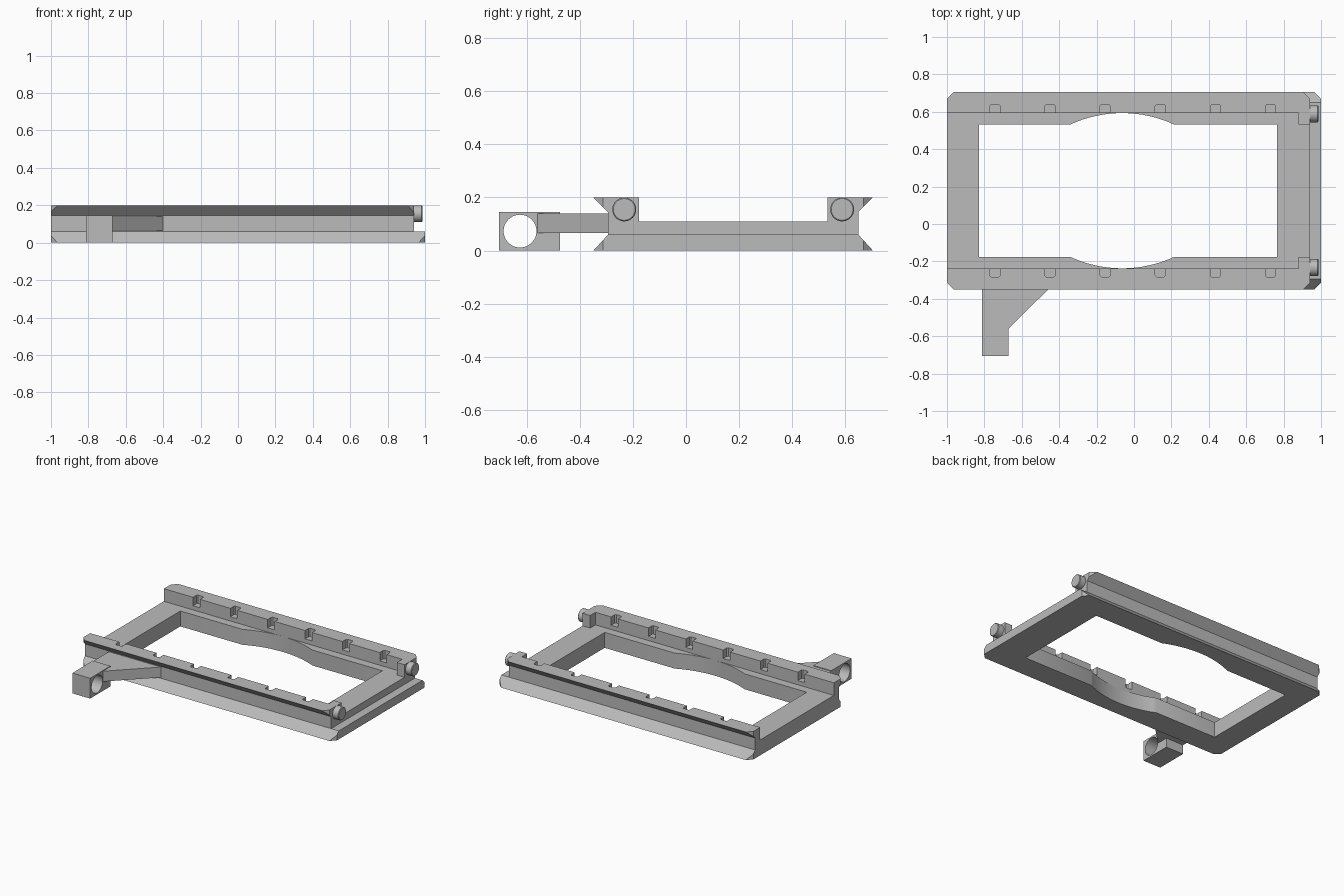
import bpy, bmesh, math
from mathutils import Vector

if "Cube" in bpy.data.objects:
    bpy.data.objects.remove(bpy.data.objects["Cube"], do_unlink=True)

grey = bpy.data.materials.new("light grey")
grey.use_nodes = True
GREY = (0.5, 0.5, 0.5, 1)
grey.diffuse_color = GREY
grey.node_tree.nodes["Principled BSDF"].inputs["Base Color"].default_value = GREY

CY = 0.178                 # centre line of the frame in y
TOP, FLOOR, LEDGE = 0.2, 0.11, 0.06
UPPER_END = 0.94           # where the upper body stops


def prism(name, points, start, end, axis="z"):
    """Extrude a 2D outline along z (points x, y) or along x (points y, z)."""
    bm = bmesh.new()
    if axis == "z":
        verts = [bm.verts.new((a, b, start)) for a, b in points]
        move = Vector((0, 0, end - start))
    else:
        verts = [bm.verts.new((start, a, b)) for a, b in points]
        move = Vector((end - start, 0, 0))
    face = bm.faces.new(verts)
    out = bmesh.ops.extrude_face_region(bm, geom=[face])
    new = [g for g in out["geom"] if isinstance(g, bmesh.types.BMVert)]
    bmesh.ops.translate(bm, verts=new, vec=move)
    bmesh.ops.recalc_face_normals(bm, faces=bm.faces[:])
    mesh = bpy.data.meshes.new(name)
    bm.to_mesh(mesh)
    bm.free()
    mesh.materials.append(grey)
    obj = bpy.data.objects.new(name, mesh)
    bpy.context.collection.objects.link(obj)
    return obj


def box(name, x0, x1, y0, y1, z0, z1):
    return prism(name, [(x0, y0), (x1, y0), (x1, y1), (x0, y1)], z0, z1)


def circle(cy, cz, r, n=48):
    return [(cy + r * math.cos(2 * math.pi * i / n),
             cz + r * math.sin(2 * math.pi * i / n)) for i in range(n)]


def combine(target, tool, operation="DIFFERENCE"):
    """Apply a boolean and remove the tool."""
    mod = target.modifiers.new("boolean", "BOOLEAN")
    mod.operation, mod.solver, mod.object = operation, "EXACT", tool
    bpy.context.view_layer.objects.active = target
    bpy.ops.object.modifier_apply(modifier=mod.name)
    bpy.data.objects.remove(tool, do_unlink=True)


def smooth(obj):
    bpy.ops.object.select_all(action="DESELECT")
    obj.select_set(True)
    bpy.context.view_layer.objects.active = obj
    bpy.ops.object.shade_smooth_by_angle(angle=math.radians(30))


# Frame: channel section with flared rails, mirrored about the centre line
half = [(0.527, 0), (0.472, LEDGE), (0.472, 0.145), (0.527, TOP),
        (0.415, TOP), (0.415, FLOOR)]
section = [(CY + d, z) for d, z in half] + [(CY - d, z) for d, z in reversed(half)]
frame = prism("frame", section, -1, 1, "x")

# Low ledge at the left end
combine(frame, box("ledge_cutter", UPPER_END, 1.2, -1, 1, LEDGE, 0.4))

# Screw bosses on the inner rail faces
for s in (-1, 1):
    y0, y1 = sorted((CY + s * 0.355, CY + s * 0.44))
    combine(frame, box("boss", 0.88, UPPER_END, y0, y1, 0.09, TOP), "UNION")

# Central opening with a shallow arc on each long side
RADIUS, ARC_X, ARC_HALF = 0.66, -0.063, 0.275
arc_centre = 0.415 - RADIUS
upper = []
for i in range(25):
    a = math.asin(ARC_HALF / RADIUS) * (i / 12 - 1)
    upper.append((ARC_X + RADIUS * math.sin(a), arc_centre + RADIUS * math.cos(a)))
upper = [(-0.828, 0.355)] + upper + [(0.765, 0.355)]
outline = [(x, CY + d) for x, d in upper] + [(x, CY - d) for x, d in reversed(upper)]
combine(frame, prism("opening_cutter", outline, -0.1, 0.13))

for s in (-1, 1):
    # Notches along the inner edge of each rail
    for i in range(6):
        x = -0.743 + i * 0.2945
        pts = [(x - 0.027, 0.40), (x + 0.027, 0.40), (x + 0.027, 0.454),
               (x + 0.019, 0.462), (x - 0.019, 0.462), (x - 0.027, 0.454)]
        combine(frame, prism("notch_cutter", [(px, CY + s * d) for px, d in pts], 0.14, 0.3))
    # Chamfered corners of the flares
    for x, d, z0, z1 in ((-1, -1, -0.1, 0.3), (1, 1, -0.1, 0.1), (UPPER_END, 1, 0.1, 0.3)):
        pts = [(x - d * 0.075, CY + s * 0.567), (x + d * 0.04, CY + s * 0.452),
               (x + d * 0.04, CY + s * 0.567)]
        combine(frame, prism("corner_cutter", pts, z0, z1))
smooth(frame)

# Thumb screws on the left end
for s, side in ((-1, "front"), (1, "rear")):
    screw = prism(side + "_screw", circle(CY + s * 0.411, 0.155, 0.045), UPPER_END - 0.01, 0.986, "x")
    bevel = screw.modifiers.new("edge", "BEVEL")
    bevel.width, bevel.segments = 0.004, 1
    bevel.limit_method, bevel.angle_limit = "ANGLE", math.radians(40)
    smooth(screw)

# Side bracket: gusset arm and a block with a cross hole
bracket = box("side_bracket", -0.812, -0.672, -0.705, -0.475, 0, 0.145)
arm = prism("arm", [(-0.812, -0.5), (-0.74, -0.56), (-0.672, -0.56), (-0.4, -0.292),
                    (-0.812, -0.292)], 0.066, 0.14)
combine(bracket, arm, "UNION")
combine(bracket, prism("hole_cutter", circle(-0.626, 0.073, 0.062), -1, -0.5, "x"))
smooth(bracket)
